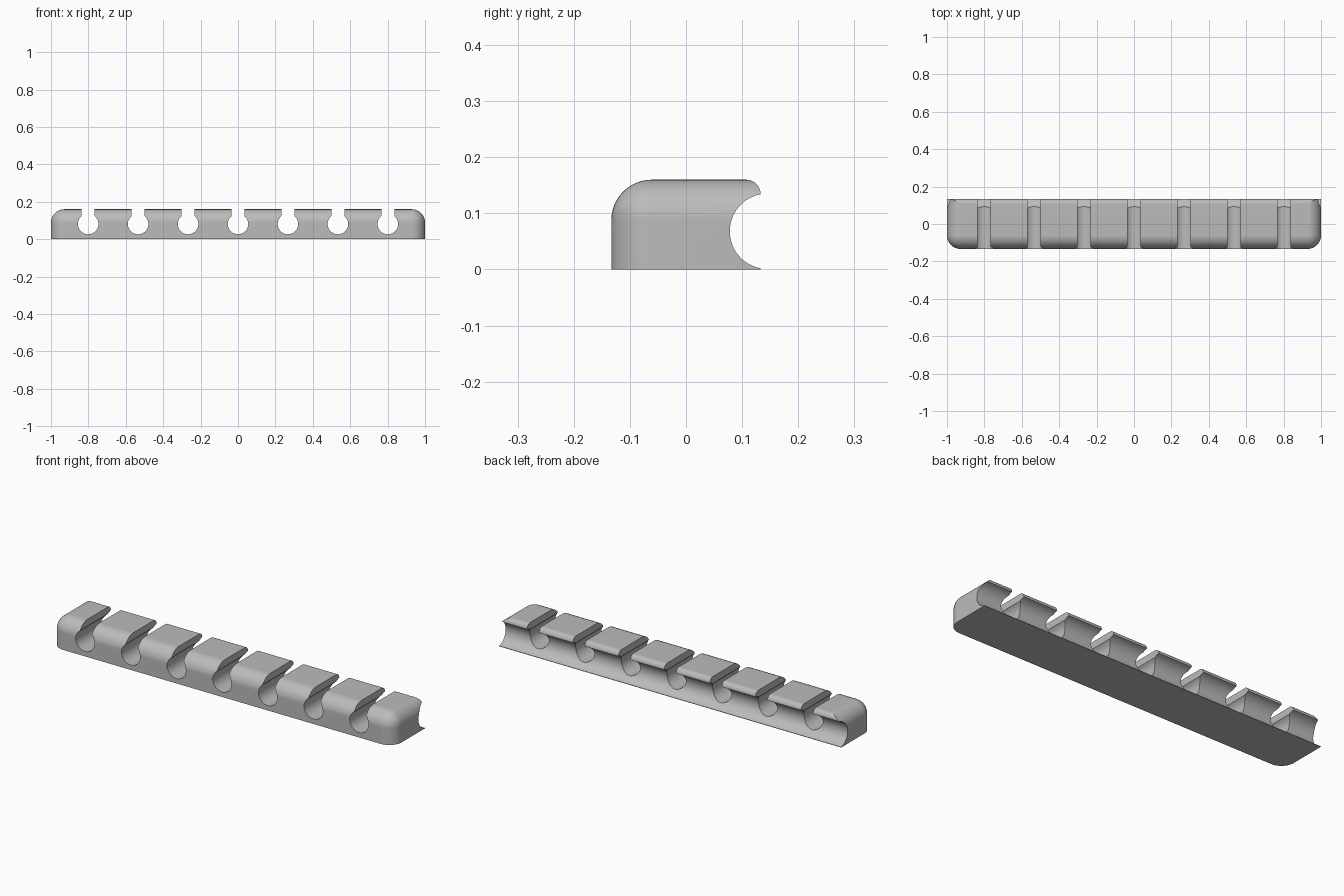
import bpy, bmesh
from math import sin, cos, pi, radians, sqrt, asin
from mathutils import Vector

cube = bpy.data.objects.get("Cube")
if cube:
    bpy.data.objects.remove(cube, do_unlink=True)

DEPTH, HEIGHT = 0.133, 0.16      # half depth, full height
ROUND = 0.072                    # large outer rounding
PITCH = 0.267                    # spacing of the cable slots

grey = bpy.data.materials.new("plain grey")
grey.use_nodes = True
colour = (0.5, 0.5, 0.5, 1)
grey.diffuse_color = colour
grey.node_tree.nodes["Principled BSDF"].inputs["Base Color"].default_value = colour


def make_object(name, bm):
    bmesh.ops.recalc_face_normals(bm, faces=bm.faces)
    mesh = bpy.data.meshes.new(name)
    bm.to_mesh(mesh)
    bm.free()
    mesh.materials.append(grey)
    obj = bpy.data.objects.new(name, mesh)
    bpy.context.collection.objects.link(obj)
    return obj


def arc(u, v, r, start, end, steps):
    angles = [start + (end - start) * i / steps for i in range(steps + 1)]
    return [(u + r * cos(a), v + r * sin(a)) for a in angles]


def prism(name, points, direction):
    """Extrude a closed 3D outline along a direction."""
    bm = bmesh.new()
    face = bm.faces.new([bm.verts.new(p) for p in points])
    new = bmesh.ops.extrude_face_region(bm, geom=[face])["geom"]
    verts = [g for g in new if isinstance(g, bmesh.types.BMVert)]
    bmesh.ops.translate(bm, verts=verts, vec=direction)
    return make_object(name, bm)


def cut(target, cutter):
    cutter.hide_render = True
    mod = target.modifiers.new("cut", 'BOOLEAN')
    mod.operation, mod.solver, mod.object = 'DIFFERENCE', 'EXACT', cutter
    bpy.context.view_layer.objects.active = target
    bpy.ops.object.modifier_apply(modifier=mod.name)
    bpy.data.objects.remove(cutter, do_unlink=True)


# Body: block rounded along the top front, top ends and upright front corners
bm = bmesh.new()
bmesh.ops.create_cube(bm, size=1)
for v in bm.verts:
    v.co = Vector((v.co.x * 2, v.co.y * 2 * DEPTH, (v.co.z + 0.5) * HEIGHT))


def is_rounded(edge):
    mid = (edge.verts[0].co + edge.verts[1].co) / 2
    top, front, end = mid.z > HEIGHT * 0.9, mid.y < -DEPTH * 0.9, abs(mid.x) > 0.9
    return (top and (front or end)) or (front and end)


bmesh.ops.bevel(bm, geom=[e for e in bm.edges if is_rounded(e)], offset=ROUND,
                offset_type='OFFSET', segments=12, profile=0.5, affect='EDGES')
body = make_object("cable_holder_body", bm)

# Rounded lip along the top back edge
lip = arc(0.107, 0.134, 0.026, pi / 2, 0, 10)
lip += [(0.15, 0.134), (0.15, 0.18), (0.107, 0.18)]
cut(body, prism("lip_cutter", [(-1.1, y, z) for y, z in lip], (2.2, 0, 0)))

# Round channel along the back
channel = arc(0.145, 0.068, 0.067, 0, 2 * pi, 64)[:-1]
cut(body, prism("channel_cutter", [(-1.1, y, z) for y, z in channel], (2.2, 0, 0)))

# Seven keyhole slots for cables, open at the top
radius, half_slot, centre = 0.055, 0.035, 0.081
opening = pi / 2 - asin(half_slot / radius)
keyhole = arc(0, centre, radius, opening, -pi - opening, 40)
keyhole = [(half_slot, 0.2)] + keyhole + [(-half_slot, 0.2)]
for i in range(-3, 4):
    outline = [(x + i * PITCH, -0.2, z) for x, z in keyhole]
    cut(body, prism("slot_cutter", outline, (0, 0.4, 0)))

# Smooth shading with crisp edges
bpy.ops.object.select_all(action='DESELECT')
body.select_set(True)
bpy.context.view_layer.objects.active = body
bpy.ops.object.shade_smooth_by_angle(angle=radians(25))
body.modifiers.new("even_shading", 'WEIGHTED_NORMAL').keep_sharp = True
